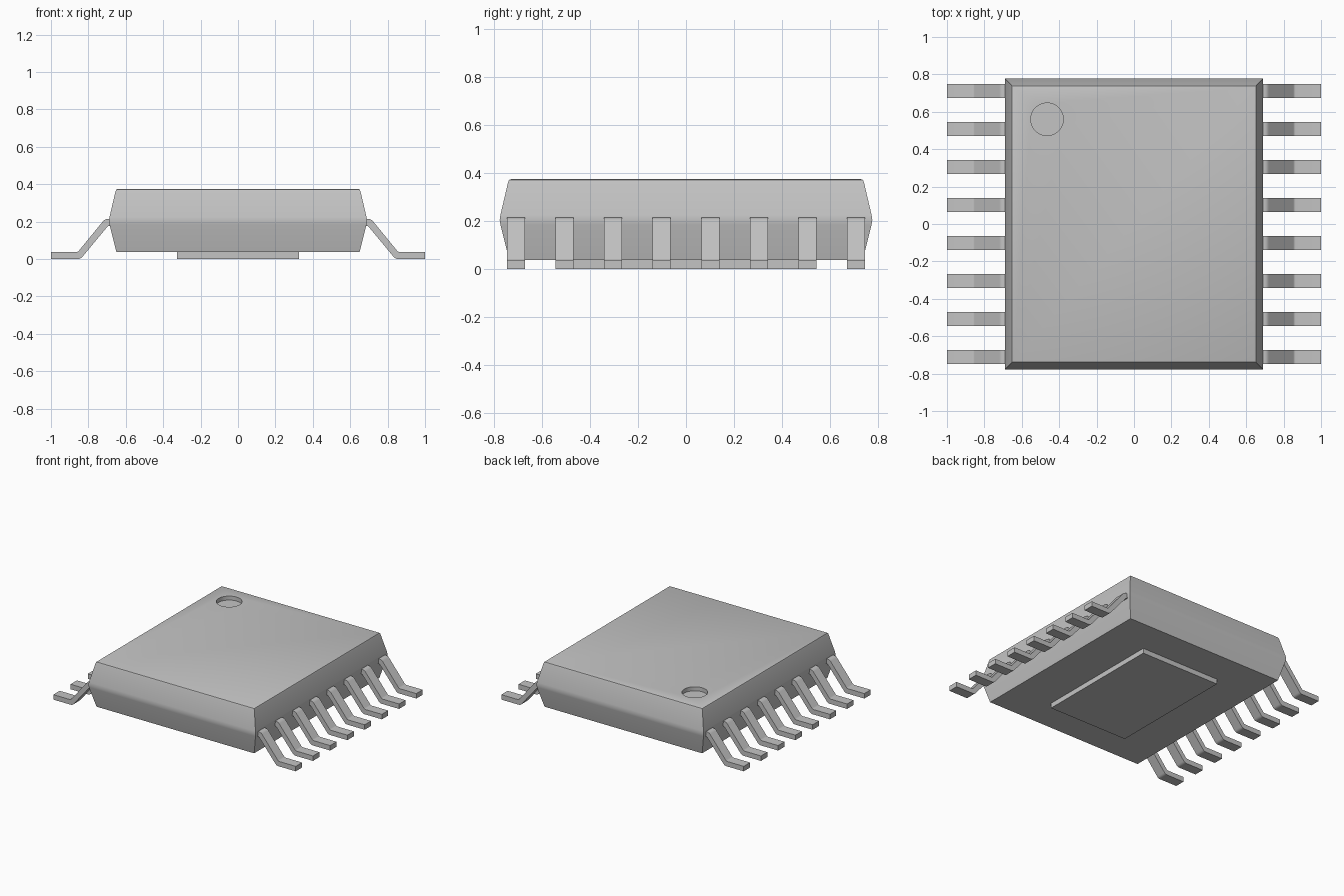
import bpy
import bmesh
import math
from mathutils import Vector

if "Cube" in bpy.data.objects:
    bpy.data.objects.remove(bpy.data.objects["Cube"], do_unlink=True)

# One plain grey for the whole model
grey = bpy.data.materials.new("plain_grey")
grey.use_nodes = True
colour = (0.55, 0.55, 0.55, 1)
grey.diffuse_color = colour
grey.node_tree.nodes["Principled BSDF"].inputs["Base Color"].default_value = colour


def finish(bm, name):
    """Turn a bmesh into a named object with the grey material."""
    bmesh.ops.recalc_face_normals(bm, faces=bm.faces)
    mesh = bpy.data.meshes.new(name)
    bm.to_mesh(mesh)
    bm.free()
    mesh.materials.append(grey)
    obj = bpy.data.objects.new(name, mesh)
    bpy.context.collection.objects.link(obj)
    return obj


def smooth(obj, degrees):
    bpy.ops.object.select_all(action="DESELECT")
    obj.select_set(True)
    bpy.context.view_layer.objects.active = obj
    bpy.ops.object.shade_smooth_by_angle(angle=math.radians(degrees))


def loft_rectangles(levels, name):
    """Stack rectangles of (half x, half y, z) and skin them."""
    bm = bmesh.new()
    rings = [[bm.verts.new((sx * hx, sy * hy, z))
              for sx, sy in ((-1, -1), (1, -1), (1, 1), (-1, 1))]
             for hx, hy, z in levels]
    for low, high in zip(rings, rings[1:]):
        for i in range(4):
            j = (i + 1) % 4
            bm.faces.new((low[i], low[j], high[j], high[i]))
    bm.faces.new(rings[0][::-1])
    bm.faces.new(rings[-1])
    return finish(bm, name)


def round_corners(points, radii):
    """Replace each corner that has a radius with a short arc."""
    result = []
    for i, (point, r) in enumerate(zip(points, radii)):
        p = Vector(point)
        if not r:
            result.append(p)
            continue
        a = p + (Vector(points[i - 1]) - p).normalized() * r
        b = p + (Vector(points[(i + 1) % len(points)]) - p).normalized() * r
        for t in (0, 0.33, 0.67, 1):
            result.append(a * (1 - t) ** 2 + p * 2 * t * (1 - t) + b * t * t)
    return result


# Body: drafted sides around a soft middle seam and a softened top edge
HALF_X, HALF_Y = 0.69, 0.778
profile = [(0.04, 0.037), (0.003, 0.185), (0, 0.205), (0.003, 0.225),
           (0.035, 0.362), (0.039, 0.371), (0.048, 0.375)]
body = loft_rectangles([(HALF_X - d, HALF_Y - d, z) for d, z in profile], "body")

# Round index recess in the top face
DEPTH = 0.03
bpy.ops.mesh.primitive_cylinder_add(vertices=48, radius=0.087, depth=2 * DEPTH,
                                    location=(-0.465, 0.56, 0.375))
cutter = bpy.context.object
cutter.name = "recess_cutter"
cutter.hide_render = True
cutter.data.materials.append(grey)
cut = body.modifiers.new("recess", "BOOLEAN")
cut.operation = "DIFFERENCE"
cut.solver = "EXACT"
cut.object = cutter
bpy.context.view_layer.objects.active = body
bpy.ops.object.modifier_apply(modifier=cut.name)
bpy.data.objects.remove(cutter, do_unlink=True)
smooth(body, 35)

# Thermal pad under the body
loft_rectangles([(0.325, 0.485, 0), (0.325, 0.485, 0.04)], "bottom_pad")

# Bent leads: one side profile, extruded along y and repeated on both sides
outline = round_corners(
    [(0.66, 0.214), (0.712, 0.214), (0.857, 0.037), (1, 0.037),
     (1, 0), (0.842, 0), (0.695, 0.177), (0.66, 0.177)],
    [0, 0.015, 0.008, 0, 0, 0.015, 0.008, 0])
LEAD_WIDTH, PITCH, COUNT = 0.075, 0.203, 8


def add_lead(side, y, name):
    bm = bmesh.new()
    face = bm.faces.new([bm.verts.new((side * p.x, y - LEAD_WIDTH / 2, p.y))
                         for p in outline])
    grown = bmesh.ops.extrude_face_region(bm, geom=[face])["geom"]
    bmesh.ops.translate(bm, vec=(0, LEAD_WIDTH, 0),
                        verts=[g for g in grown if isinstance(g, bmesh.types.BMVert)])
    smooth(finish(bm, name), 30)


for side, label in ((1, "left"), (-1, "right")):
    for n in range(COUNT):
        add_lead(side, (n - (COUNT - 1) / 2) * PITCH, f"{label}_lead_{n + 1}")
